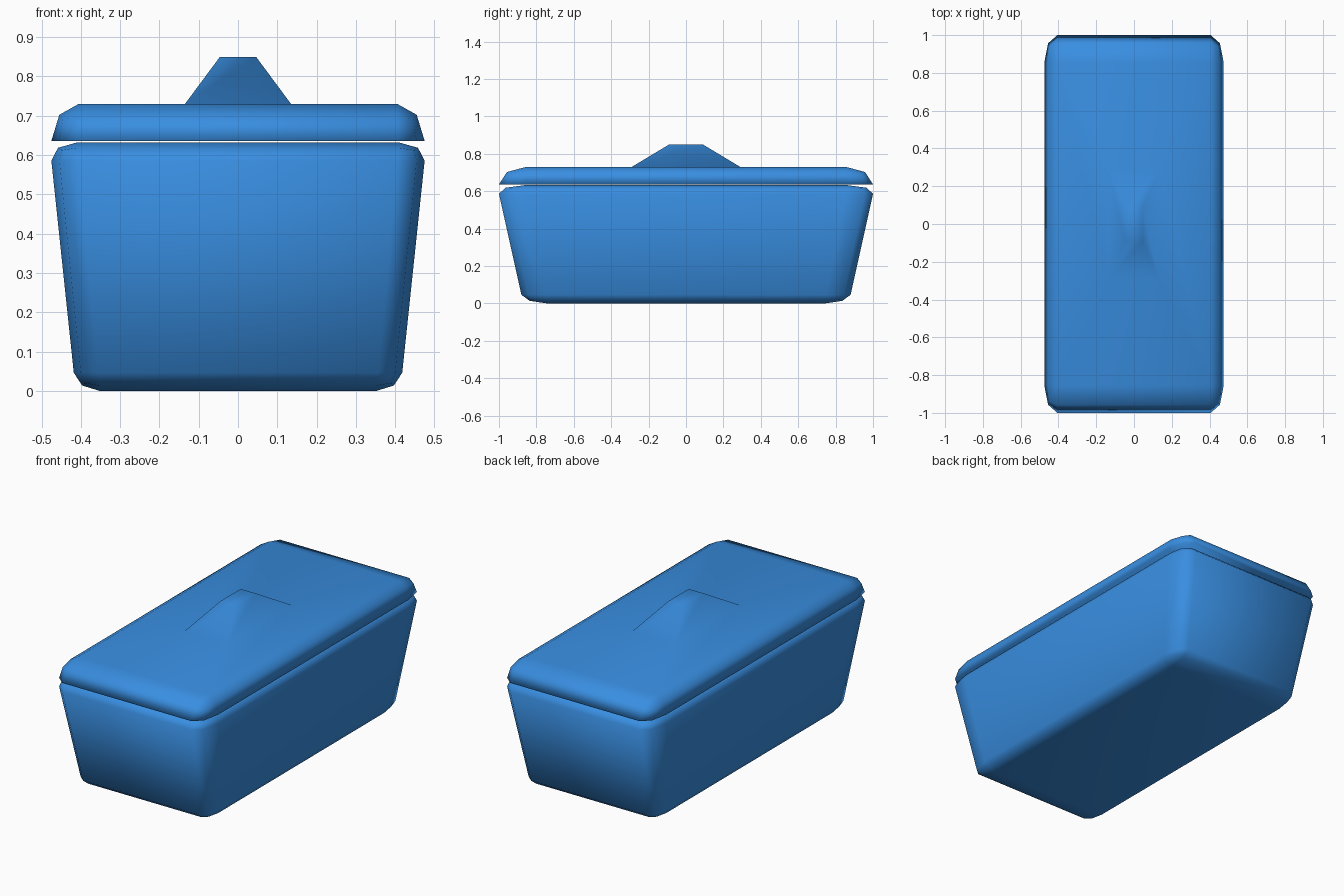
import bpy, bmesh

if "Cube" in bpy.data.objects:
    bpy.data.objects.remove(bpy.data.objects["Cube"], do_unlink=True)

blue = bpy.data.materials.new("glazed blue")
blue.use_nodes = True
colour = (0.04, 0.27, 0.75, 1)
blue.diffuse_color = colour
blue.node_tree.nodes["Principled BSDF"].inputs["Base Color"].default_value = colour

BEVEL = 0.073


def rounded_cube():
    """Unit cube with two-step rounded edges."""
    bm = bmesh.new()
    bmesh.ops.create_cube(bm, size=1)
    bmesh.ops.bevel(bm, geom=bm.edges[:] + bm.verts[:], offset=BEVEL, segments=2,
                    profile=0.5, affect='EDGES', clamp_overlap=True)
    return bm


def finish(bm, name):
    """Turn the mesh into a fully smooth-shaded object."""
    bmesh.ops.recalc_face_normals(bm, faces=bm.faces[:])
    for f in bm.faces:
        f.smooth = True
    mesh = bpy.data.meshes.new(name)
    bm.to_mesh(mesh)
    bm.free()
    mesh.materials.append(blue)
    obj = bpy.data.objects.new(name, mesh)
    bpy.context.collection.objects.link(obj)
    return obj


# Dish: rounded box tapering towards the base
bm = rounded_cube()
for v in bm.verts:
    t = (v.co.z + 0.5 - BEVEL) / (1 - 2 * BEVEL)
    z = v.co.z + 0.5
    v.co.x *= 0.836 + 0.114 * t
    v.co.y *= 1.76 + 0.24 * t
    # rounded edges are a little taller than the plain scaling gives
    v.co.z = z * 0.632
finish(bm, "dish")

# Lid: top slice of the same rounded box, closed underneath
bm = rounded_cube()
rim = 0.5 - BEVEL
bmesh.ops.delete(bm, geom=[v for v in bm.verts if v.co.z < rim - 0.01], context='VERTS')
bmesh.ops.holes_fill(bm, edges=[e for e in bm.edges if e.is_boundary], sides=0)
for v in bm.verts:
    v.co.x *= 0.95
    v.co.y *= 2
    v.co.z = 0.636 + (v.co.z - rim) / BEVEL * 0.094

# Handle: inset the top face, then raise a tapered grip from it
top = max(bm.faces, key=lambda f: f.calc_center_median().z)
for half_x, half_y, z in ((0.135, 0.29, 0.73), (0.046, 0.09, 0.85)):
    bmesh.ops.inset_individual(bm, faces=[top], thickness=0.02)
    for v in top.verts:
        v.co.x = half_x if v.co.x > 0 else -half_x
        v.co.y = half_y if v.co.y > 0 else -half_y
        v.co.z = z
finish(bm, "lid_with_handle")
